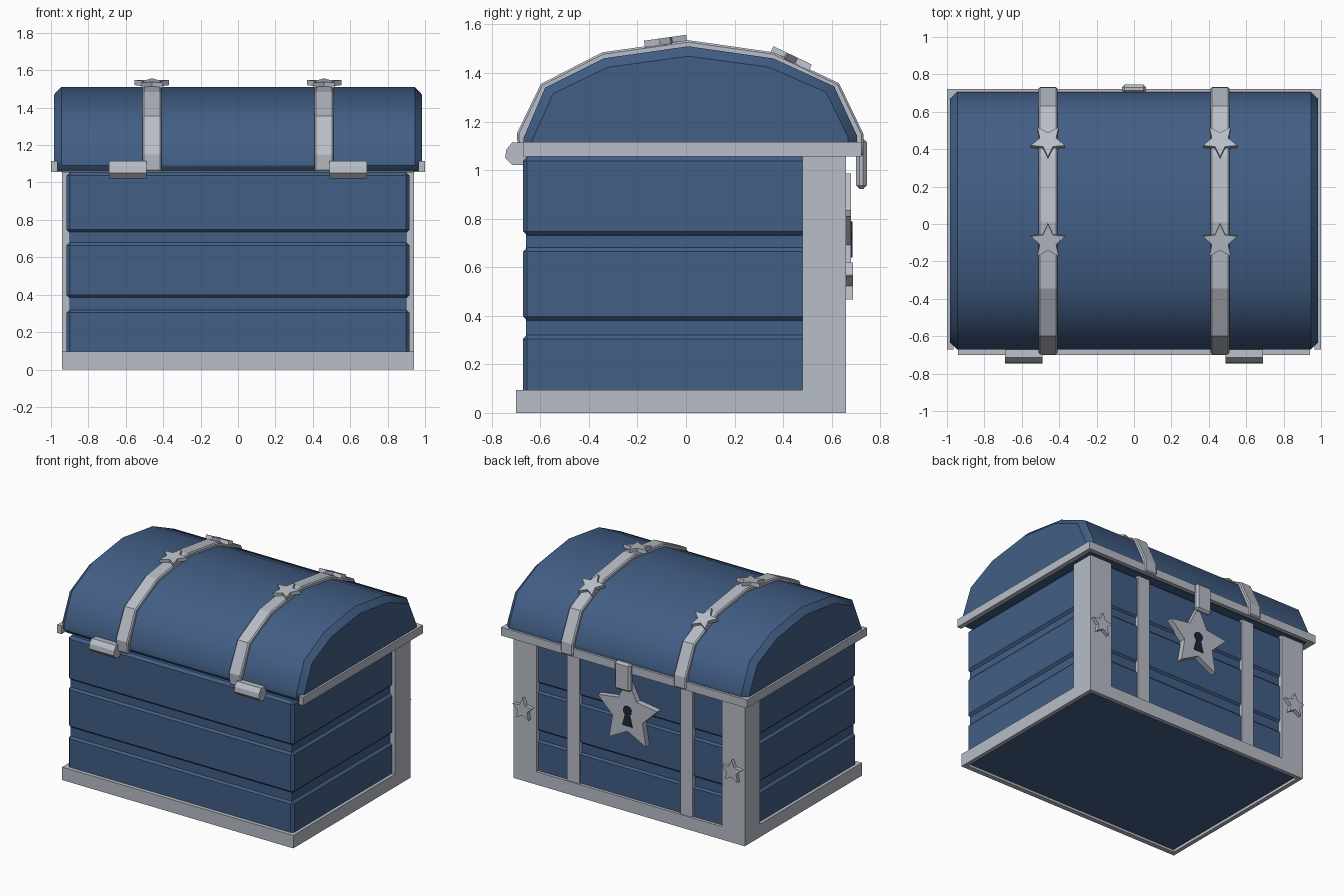
import bpy, bmesh, math
from mathutils import Matrix, Vector

if "Cube" in bpy.data.objects:
    bpy.data.objects.remove(bpy.data.objects["Cube"])


def material(name, rgb):
    m = bpy.data.materials.new(name)
    m.use_nodes = True
    m.diffuse_color = (*rgb, 1)
    m.node_tree.nodes["Principled BSDF"].inputs["Base Color"].default_value = (*rgb, 1)
    return m


BLUE = material("blue_wood", (0.054, 0.112, 0.235))
GREY = material("pale_metal", (0.48, 0.51, 0.57))
DARK = material("keyhole_dark", (0.012, 0.02, 0.035))

# Local axes for sections drawn in the side plane and in the back plane
SIDE = Matrix(((0, 0, 1), (1, 0, 0), (0, 1, 0))).to_4x4()
BACK = Matrix(((-1, 0, 0), (0, 0, 1), (0, 1, 0))).to_4x4()


def loft(name, rings, mat, matrix=Matrix(), bevel=0.0, limit=30, smooth=0):
    """Skin a row of equal-length point rings and cap both ends."""
    bm = bmesh.new()
    loops = [[bm.verts.new(matrix @ Vector(p)) for p in r] for r in rings]
    n = len(loops[0])
    for a, b in zip(loops, loops[1:]):
        for i in range(n):
            j = (i + 1) % n
            bm.faces.new((a[i], a[j], b[j], b[i]))
    bm.faces.new(loops[0][::-1])
    bm.faces.new(loops[-1])
    bmesh.ops.recalc_face_normals(bm, faces=bm.faces)
    mesh = bpy.data.meshes.new(name)
    bm.to_mesh(mesh)
    bm.free()
    mesh.materials.append(mat)
    ob = bpy.data.objects.new(name, mesh)
    bpy.context.collection.objects.link(ob)
    if bevel:
        mod = ob.modifiers.new("edge_bevel", 'BEVEL')
        mod.width = bevel
        mod.segments = 1
        mod.limit_method = 'ANGLE'
        mod.angle_limit = math.radians(limit)
    if smooth:
        bpy.ops.object.select_all(action='DESELECT')
        ob.select_set(True)
        bpy.context.view_layer.objects.active = ob
        bpy.ops.object.shade_smooth_by_angle(angle=math.radians(smooth))
    return ob


def prism(name, pts, d0, d1, mat, matrix=Matrix(), **kw):
    return loft(name, [[(u, v, d) for u, v in pts] for d in (d0, d1)], mat, matrix, **kw)


def box(name, x, y, z, mat, **kw):
    rect = [(x[0], y[0]), (x[1], y[0]), (x[1], y[1]), (x[0], y[1])]
    return prism(name, rect, z[0], z[1], mat, **kw)


def star(radius, inner=0.47):
    pts = []
    for i in range(10):
        r = radius * (inner if i % 2 else 1)
        a = math.pi / 2 + i * math.pi / 5
        pts.append((r * math.cos(a), r * math.sin(a)))
    return pts


# Body: core with three raised planks
box("body_core", (-.9, .9), (-.658, .625), (.012, 1.05), BLUE)
for i, z in enumerate([(.03, .322), (.38, .682), (.73, 1.055)]):
    box(f"plank_{i + 1}", (-.917, .917), (-.672, .638), z, BLUE, bevel=.018)

# Base frame
box("base_front", (-.94, .94), (-.70, -.665), (0, .095), GREY)
box("base_back", (-.94, .94), (.63, .66), (0, .095), GREY)

# Domed lid with chamfered ends
arch = [(-.67, 1.13), (-.58, 1.34), (-.34, 1.46), (.01, 1.51),
        (.36, 1.46), (.61, 1.345), (.705, 1.14)]
section = [(-.64, 1.06), (-.67, 1.09)] + arch + [(.705, 1.09), (.68, 1.06)]
small = [(.02 + (y - .02) * .945, 1.1 + (z - 1.1) * .9) for y, z in section]
loft("lid", [[(y, z, x) for y, z in pts] for x, pts in
             ((-.985, small), (-.945, section), (.945, section), (.985, small))],
     BLUE, SIDE, smooth=42)
box("lid_rim_back", (-1, 1), (.69, .722), (1.055, 1.115), GREY)

# Lid strap section: outer run, then back along the inner run
outer = [(-.69, 1.06), (-.697, 1.15), (-.598, 1.355), (-.345, 1.485), (.01, 1.535),
         (.362, 1.485), (.63, 1.358), (.73, 1.15), (.733, 1.06)]
inner = [(.70, 1.06)] + [(y * .98, z - .01) for y, z in arch[::-1]] + [(-.66, 1.06)]

# Hinge section
knuckle = [(-.655, 1.02), (-.715, 1.02), (-.745, 1.05), (-.74, 1.085),
           (-.715, 1.115), (-.655, 1.112)]

for side, s in (("left", 1), ("right", -1)):
    def span(a, b):
        return tuple(sorted((s * a, s * b)))

    box(f"base_{side}", span(.91, .94), (-.665, .63), (0, .095), GREY)
    box(f"corner_post_{side}", span(.755, .94), (.48, .66), (.095, 1.055), GREY)
    box(f"body_strap_{side}", span(.41, .51), (.62, .652), (.095, 1.055), GREY)
    box(f"lid_rim_{side}", span(.965, 1), (-.672, .69), (1.055, 1.115), GREY)
    prism(f"lid_strap_{side}", outer + inner, *span(.41, .51), GREY, SIDE,
          bevel=.008, limit=60)
    prism(f"hinge_{side}", knuckle, *span(.49, .69), GREY, SIDE)

    # Stars lying on the lid strap
    for part, y, z, tilt, turn in (("top", -.092, 1.52, 8, 0), ("rear", .437, 1.447, -25.5, 180)):
        place = (Matrix.Translation((s * .46, y, z))
                 @ Matrix.Rotation(math.radians(tilt), 4, 'X')
                 @ Matrix.Rotation(math.radians(turn), 4, 'Z'))
        prism(f"lid_star_{part}_{side}", star(.097), -.004, .024, GREY, place)

    # Star on the corner post
    place = Matrix.Translation((s * .85, .66, .535)) @ BACK
    prism(f"post_star_{side}", star(.085), -.005, .028, GREY, place)

# Star lock plate with its keyhole
place = Matrix.Translation((0, .66, .73)) @ BACK
prism("lock_star", star(.255, .5), -.03, .02, GREY, place)
hole = [(.042, -.09), (.02, -.01)]
for i in range(9):
    a = math.radians(-50 + i * 35)
    hole.append((.036 * math.cos(a), .022 + .036 * math.sin(a)))
hole[2:] = [p for p in hole[2:] if p[1] > -.008]
hole += [(-.02, -.01), (-.042, -.09)]
prism("keyhole", hole, .018, .025, DARK, place)

# Latch hanging from the lid
box("latch", (-.065, .065), (.70, .745), (.922, 1.13), GREY, bevel=.015)
